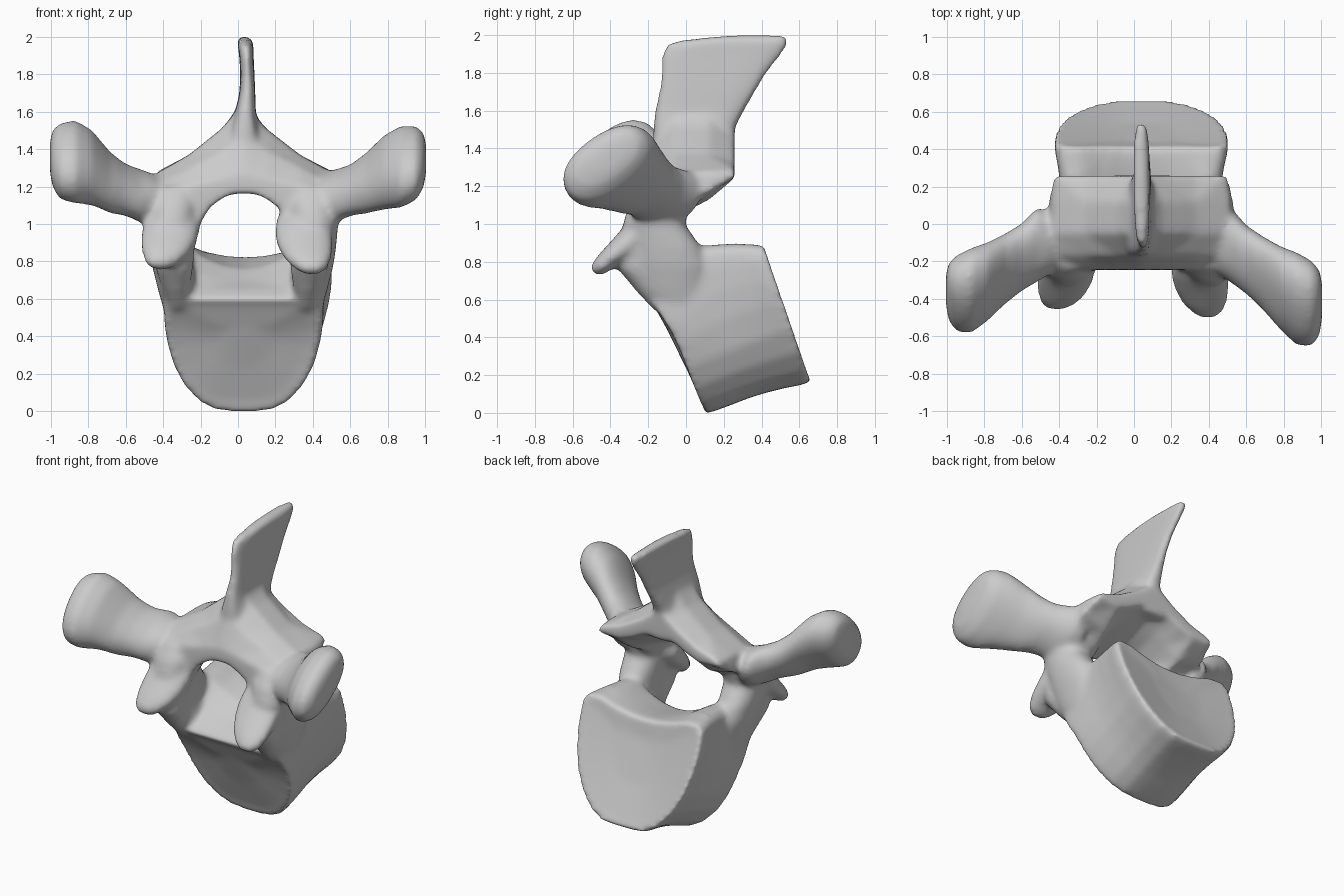
import bpy, bmesh, math
from mathutils import Vector as V

bm = bmesh.new()


def loft(rings):
    """Closed skin through equal-length rings of points."""
    vs = [[bm.verts.new(p) for p in r] for r in rings]
    n = len(vs[0])
    new = [bm.faces.new(vs[0][::-1]), bm.faces.new(vs[-1])]
    for a, b in zip(vs, vs[1:]):
        for i in range(n):
            j = (i + 1) % n
            new.append(bm.faces.new((a[i], a[j], b[j], b[i])))
    bmesh.ops.recalc_face_normals(bm, faces=new)
    bmesh.ops.triangulate(bm, faces=new)


def ring(c, u, v, p=1.0, n=28):
    """Ellipse (p=1) or squarer loop (p<1) spanned by u and v."""
    pts = []
    for i in range(n):
        a = 2 * math.pi * i / n
        k, s = math.cos(a), math.sin(a)
        pts.append(V(c) + V(u) * math.copysign(abs(k) ** p, k)
                   + V(v) * math.copysign(abs(s) ** p, s))
    return pts


def mix(a, b, t):
    return a + (b - a) * t


# Body: D-shaped section swept from the front end plate to the back one
half = [(.07, 0), (.15, .012), (.235, .085), (.315, .225), (.372, .4), (.407, .6),
        (.42, .75), (.42, .88), (.41, .96), (.37, 1), (.3, 1), (.2, 1), (.1, 1)]
outline = half + [(0, 1)] + [(-x, t) for x, t in half[::-1]]


def body_ring(s, scale, dip, lift=0):
    pts = []
    for x, t in outline:
        t = .5 + (t - .5) * scale
        y = mix(mix(.10, -.20, t) + .22 * t * t * (1 - t), mix(.665, .415, t), s)
        z = mix(mix(-.005, .6, t), mix(.165, .89, t), s)
        if t > .5:
            z += lift * (t - .5) / .5
        if t > .9 and abs(x) < .3:
            z -= dip * (1 - (x / .3) ** 2)
        pts.append((.03 + .01 * s + x * scale * mix(1, 1.11, s), y, z))
    return pts


def inset(r, k, dy):
    c = sum((V(p) for p in r), V()) / len(r)
    return [c + (V(p) - c) * k + V((0, dy, 0)) for p in r]


front, back = body_ring(0, 1, 0), body_ring(1, 1, .065)
loft([inset(front, .4, .015), inset(front, .85, .012), front,
      body_ring(.1, 1, 0, .02), body_ring(.25, .985, .07, .1),
      body_ring(.4, .965, .12, .18), body_ring(.55, .96, .11, .15),
      body_ring(.75, .975, .09, .09), body_ring(.9, 1, .07, .03), back,
      inset(back, .88, -.01), inset(back, .4, -.035)])

# Lamina: roof over the canal, arch sections from front edge to back edge
arches = [
    (-.245, [(0, 1.26), (.05, 1.25), (.12, 1.24), (.3, 1.2), (.42, 1.14), (.42, 1.02), (.25, .98), (.18, 1.09), (.09, 1.15), (0, 1.16)]),
    (-.17, [(0, 1.46), (.05, 1.43), (.12, 1.39), (.3, 1.3), (.46, 1.22), (.47, 1.1), (.25, .98), (.19, 1.09), (.1, 1.155), (0, 1.17)]),
    (-.05, [(0, 1.66), (.05, 1.59), (.12, 1.51), (.3, 1.37), (.48, 1.27), (.5, 1.12), (.26, 1.03), (.2, 1.13), (.1, 1.19), (0, 1.21)]),
    (.12, [(0, 1.68), (.05, 1.6), (.12, 1.51), (.3, 1.37), (.485, 1.275), (.505, 1.165), (.3, 1.12), (.2, 1.2), (.1, 1.26), (0, 1.29)]),
    (.258, [(0, 1.52), (.05, 1.48), (.12, 1.43), (.3, 1.33), (.455, 1.285), (.475, 1.245), (.31, 1.24), (.2, 1.28), (.1, 1.33), (0, 1.35)]),
]
loft([[(.03 + x, y, z) for x, z in a] + [(.03 - x * .97, y, z) for x, z in a[-2:0:-1]]
      for y, a in arches])

# Spinous process: thin blade, stations of z, y start, y end, half thickness, x
blade = [(1.3, -.16, .255, .13, .03), (1.4, -.175, .255, .1, .03),
         (1.5, -.175, .255, .075, .035), (1.6, -.165, .31, .055, .04),
         (1.7, -.145, .37, .042, .05), (1.8, -.13, .43, .038, .05),
         (1.9, -.13, .51, .038, .045), (1.955, -.1, .545, .042, .04),
         (1.975, -.02, .545, .042, .038), (2.0, .24, .545, .036, .035)]
loft([ring((x, (a + b) / 2, z), (0, (b - a) / 2, 0), (h, 0, 0), .6)
      for z, a, b, h, x in blade])

# Paired parts: pedicle, transverse process and articular process
for side in (1, -1):
    right = side > 0

    # Pedicle: rises from the body to the lamina
    ped = [(.5, .32, -.0, .09, .12), (.64, .35, -.06, .10, .18),
           (.78, .375, -.08, .11, .20), (.88, .38, -.11, .12, .19),
           (1.0, .38, -.17, .13, .165), (1.1, .37, -.14, .14, .165),
           (1.2, .36, -.09, .12, .15)]
    loft([ring((.025 + side * x, y, z), (rx, 0, 0), (0, ry, 0), .9)
          for z, x, y, rx, ry in ped])

    # Transverse process: x, y, z, long and short radius, tilt in degrees
    arm = [(.36, -.1, 1.14, .08, .06, 10), (.45, -.1, 1.13, .17, .13, 15),
           (.52, -.115, 1.15, .205, .13, 18),
           (.6, -.19, 1.18, .19, .125, 20), (.68, -.255, 1.215, .205, .14, 28),
           (.78, -.34, 1.275, .24, .165, 35), (.87, -.40, 1.305, .275, .17, 36),
           (.95, -.425, 1.325, .255, .15, 36), (.99, -.42, 1.34, .20, .105, 36),
           (1.005, -.41, 1.35, .1, .06, 36)]
    rings = []
    for x, y, z, a, b, tilt in arm:
        f = max(0, (x - .5) / .5)
        if not right:
            y, a = y + .06 * f, a * (1 - .08 * f)
            z += .01 * f + (.02 if .7 < x < .9 else 0)
            tilt += 10 * f
        k, s = math.cos(math.radians(tilt)), math.sin(math.radians(tilt))
        rings.append(ring((side * x, y, z), (0, a * k, a * s), (0, -b * s, b * k), .9))
    loft(rings)

    # Articular process: flap pointing forward and down
    d = V((0, -.66, .75))
    flap = [(.34, -.11, 1.08, .08, .06), (.345, -.18, 1.02, .14, .085),
            (.35, -.25, .95, .155, .085), (.36, -.33, .88, .15, .07),
            (.375, -.41, .815, .125, .055), (.39, -.46, .77, .09, .045),
            (.395, -.49, .745, .045, .03)]
    loft([ring((x if right else -x - .02 * i / 6, y + (0 if right else .045 * i / 6),
                z + (0 if right else .025)), (w, 0, 0), d * t, .9)
          for i, (x, y, z, w, t) in enumerate(flap)])

    # Root that joins the flap to the upper front rim of the body
    loft([ring((.02 + side * x, y, z), (r, 0, 0), (0, q, 0))
          for x, y, z, r, q in [(.34, -.1, .54, .05, .07), (.35, -.19, .65, .075, .08),
                                (.36, -.26, .76, .10, .1), (.36, -.26, .87, .11, .1),
                                (.36, -.22, .98, .11, .09), (.36, -.18, 1.06, .08, .06)]])

# Fuse everything into one smooth bone surface
mesh = bpy.data.meshes.new("vertebra")
bm.to_mesh(mesh)
bm.free()
bone = bpy.data.objects.new("vertebra", mesh)
bpy.context.collection.objects.link(bone)
fuse = bone.modifiers.new("fuse", 'REMESH')
fuse.mode = 'VOXEL'
fuse.voxel_size = .016
fuse.use_smooth_shade = True
soften = bone.modifiers.new("soften", 'SMOOTH')
soften.factor = .5
soften.iterations = 18
